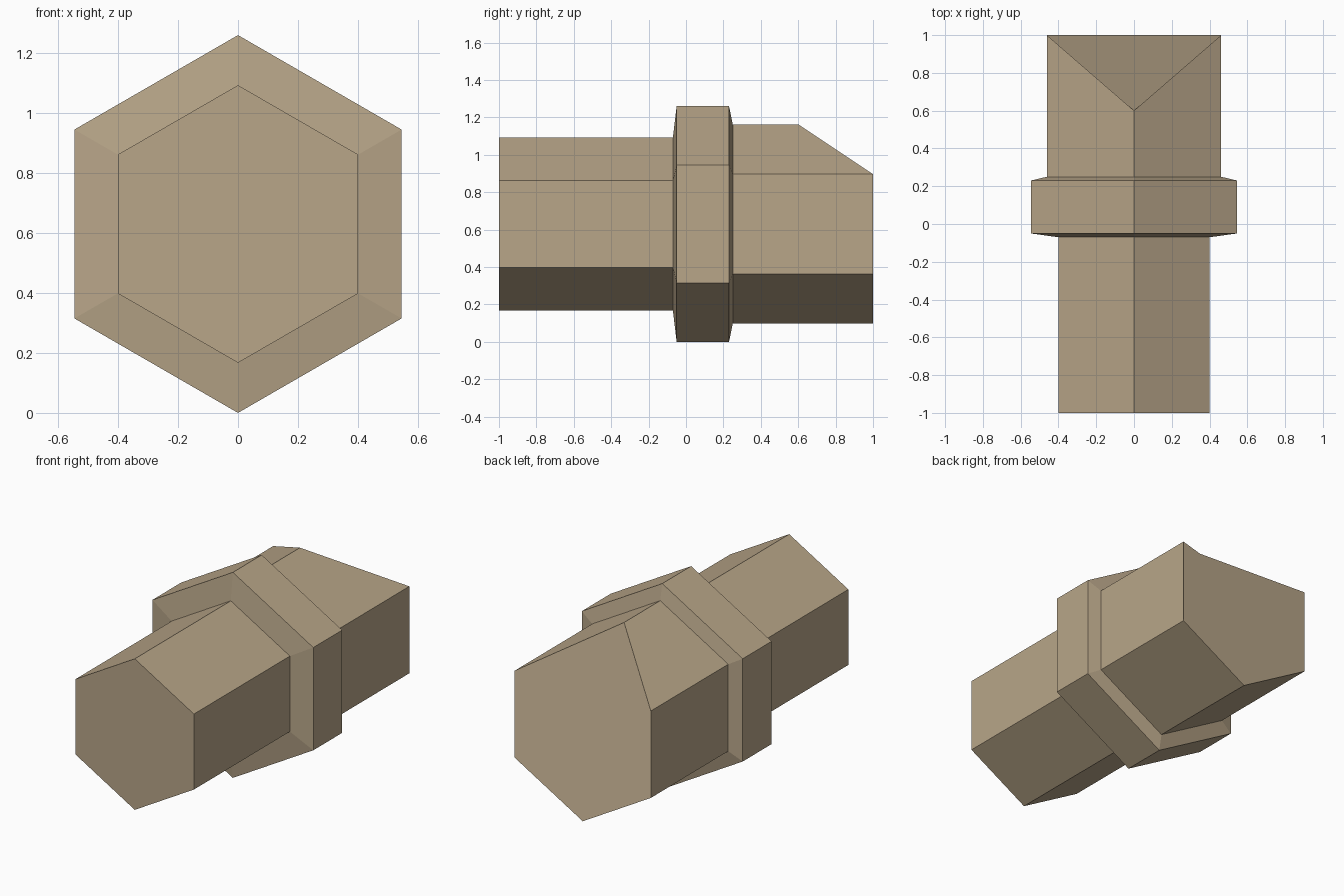
import bpy, bmesh, math

if "Cube" in bpy.data.objects:
    bpy.data.objects.remove(bpy.data.objects["Cube"])

CZ = 0.63  # height of the shared axis

mat = bpy.data.materials.new("tan")
mat.diffuse_color = (0.48, 0.38, 0.25, 1)
mat.use_nodes = True
mat.node_tree.nodes["Principled BSDF"].inputs["Base Color"].default_value = mat.diffuse_color

def hex_ring(bm, y, r):
    # pointy-top hexagon; the first vertex is the top corner
    return [bm.verts.new((r * math.sin(math.radians(60 * i)), y,
                          CZ + r * math.cos(math.radians(60 * i)))) for i in range(6)]

bm = bmesh.new()
# (y, radius): thin shaft, bevelled collar, thick shaft
profile = [(-1, .463), (-.07, .463), (-.05, .63), (.23, .63), (.25, .533), (1, .533)]
rings = [hex_ring(bm, y, r) for y, r in profile]
for a, b in zip(rings, rings[1:]):
    for i in range(6):
        j = (i + 1) % 6
        bm.faces.new((a[i], a[j], b[j], b[i]))
bm.faces.new(rings[0])
# the end face starts one corner on, so its hidden diagonals meet the top corner
end = rings[-1]
bm.faces.new(end[1:] + end[:1])
bmesh.ops.recalc_face_normals(bm, faces=bm.faces)

# thick end: pull the top corner of the single end face forward
end[0].co.y = 0.6
bm.normal_update()

mesh = bpy.data.meshes.new("hex_connector")
bm.to_mesh(mesh)
bm.free()
mesh.materials.append(mat)
obj = bpy.data.objects.new("hex_connector", mesh)
bpy.context.collection.objects.link(obj)
